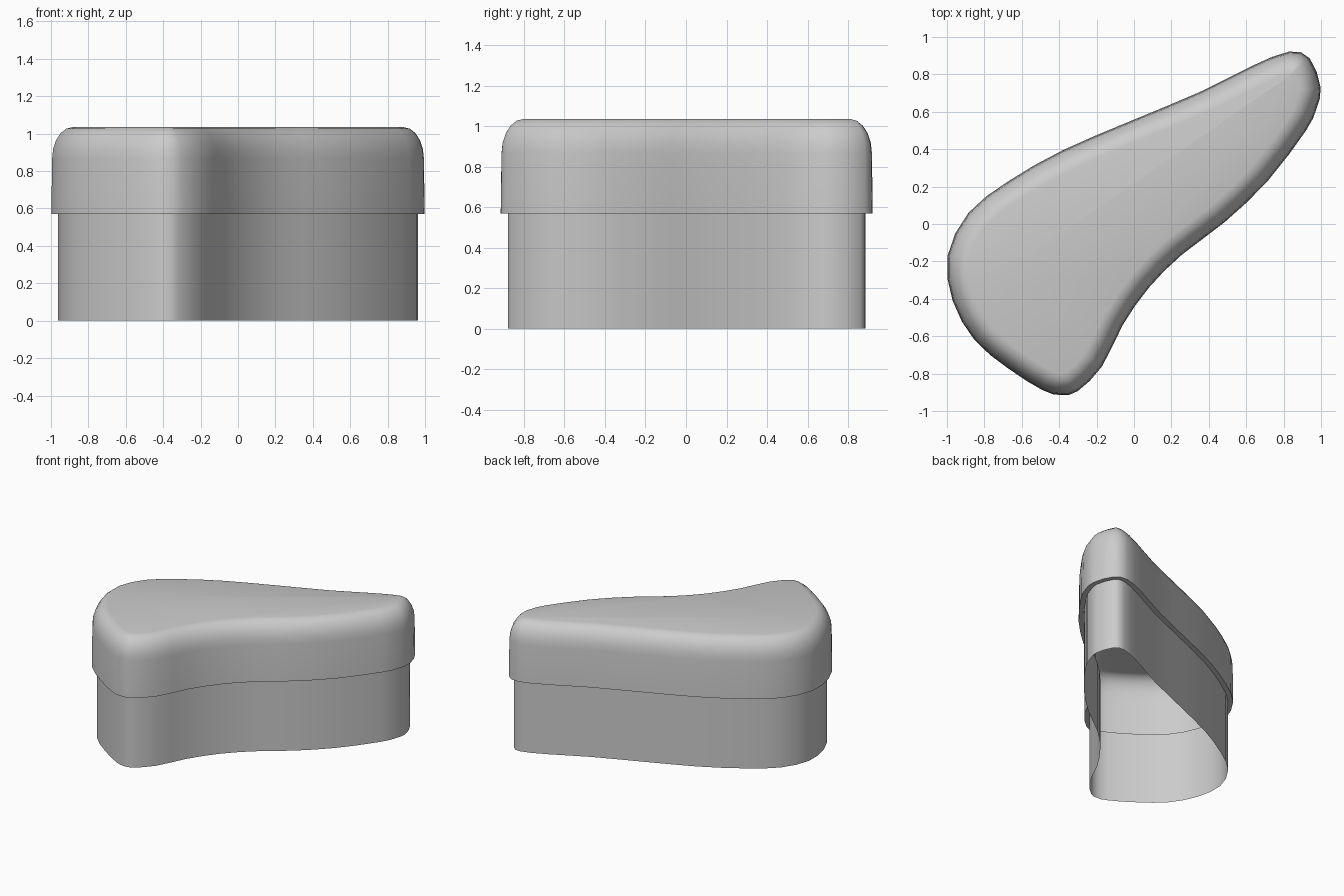
import bpy, bmesh, math
from mathutils import Vector

cube = bpy.data.objects.get("Cube")
if cube:
    bpy.data.objects.remove(cube, do_unlink=True)

grey = bpy.data.materials.new("plain grey")
grey.use_nodes = True
grey.diffuse_color = (0.6, 0.6, 0.6, 1)
grey.node_tree.nodes["Principled BSDF"].inputs["Base Color"].default_value = (0.6, 0.6, 0.6, 1)

# Outline of the lid, counter-clockwise from the narrow tip
CONTROL = [(.998, .73), (.94, .885), (.83, .922), (.63, .845), (.35, .705),
           (-.02, .55), (-.38, .395), (-.67, .23), (-.885, .06), (-.997, -.17),
           (-.97, -.41), (-.853, -.62), (-.676, -.77), (-.49, -.888), (-.39, -.915),
           (-.30, -.893), (-.17, -.76), (-.06, -.54), (.08, -.34), (.255, -.165),
           (.485, .01), (.715, .23), (.92, .5), (.975, .615)]


def spline(points, steps):
    """Closed smooth curve through the points."""
    pts = [Vector(p) for p in points]
    out = []
    for i in range(len(pts)):
        a, b, c, d = (pts[(i + k) % len(pts)] for k in (-1, 0, 1, 2))
        for s in range(steps):
            t = s / steps
            out.append(b + (c - a) * t / 2 + (a * 2 - b * 5 + c * 4 - d) * t**2 / 2
                       + (b * 3 - a - c * 3 + d) * t**3 / 2)
    return out


outline = spline(CONTROL, 2)


def offset(points, inset):
    """Move each outline point inwards along its normal."""
    out = []
    for i, p in enumerate(points):
        along = (points[(i + 1) % len(points)] - points[i - 1]).normalized()
        out.append(p + Vector((-along.y, along.x)) * inset)
    return out


# Profile as (inset, height): open foot, ledge, lid wall, then the rounded rim
RIM, TOP, LEDGE, FOOT_INSET = 0.11, 1.035, 0.57, 0.037
profile = [(FOOT_INSET, 0), (FOOT_INSET, LEDGE), (0, LEDGE)]
for k in range(6):
    angle = math.radians(18 * k)
    profile.append((0.004 + RIM * (1 - math.cos(angle)),
                    TOP - 0.17 * (1 - math.sin(angle))))

# Skin the profile around the outline and close the top
bm = bmesh.new()
rings = [[bm.verts.new((p.x, p.y, z)) for p in offset(outline, inset)]
         for inset, z in profile]
n = len(outline)
for low, high in zip(rings, rings[1:]):
    for i in range(n):
        j = (i + 1) % n
        bm.faces.new((low[i], low[j], high[j], high[i]))
bm.faces.new(rings[-1])

mesh = bpy.data.meshes.new("lidded_box")
bm.to_mesh(mesh)
bm.free()
box = bpy.data.objects.new("lidded_box", mesh)
bpy.context.collection.objects.link(box)
mesh.materials.append(grey)

bpy.context.view_layer.objects.active = box
box.select_set(True)
bpy.ops.object.shade_smooth_by_angle(angle=math.radians(40))
